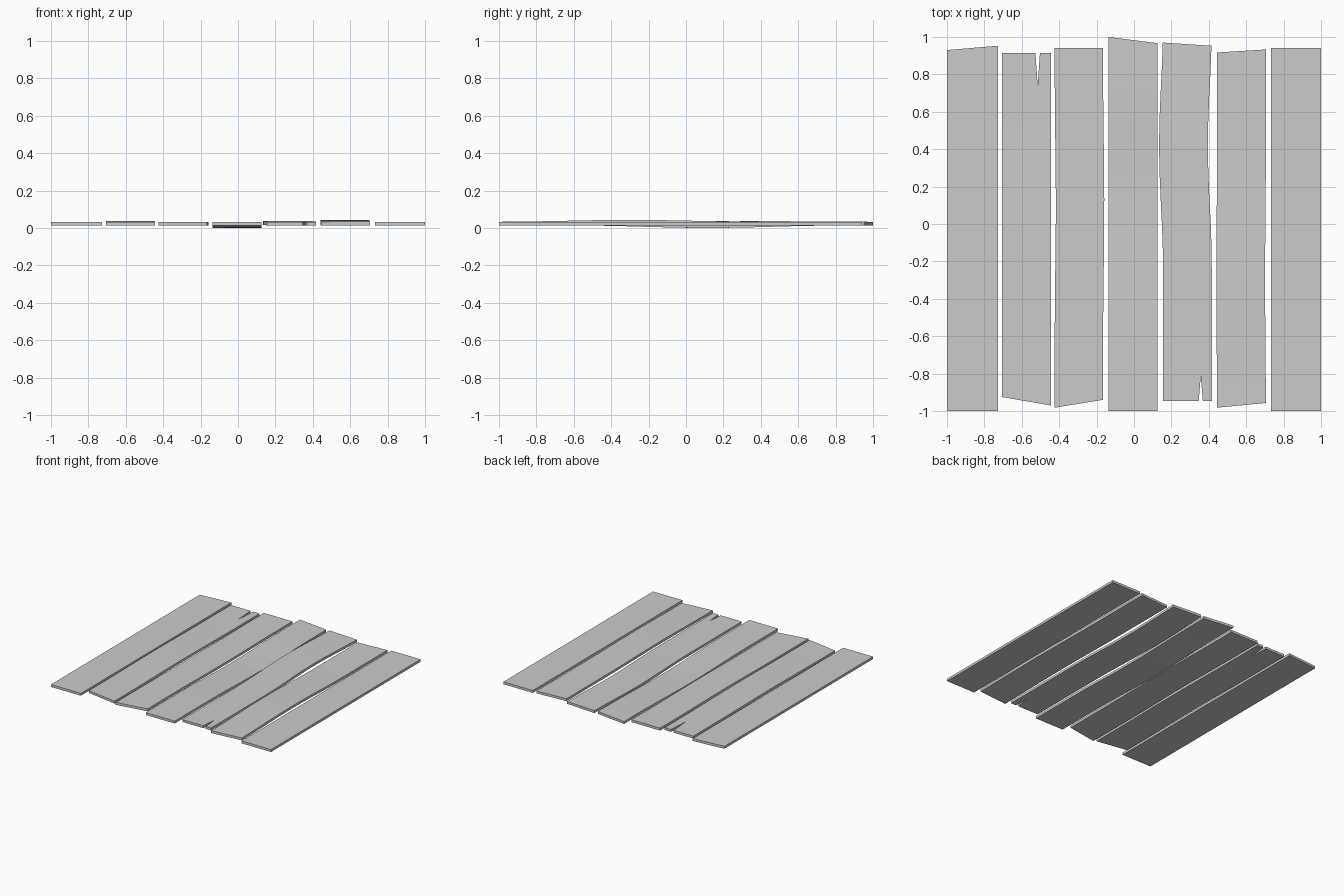
import bpy, bmesh, math

if "Cube" in bpy.data.objects:
    bpy.data.objects.remove(bpy.data.objects["Cube"])

THICK = 0.02
BASE = 0.013
ROWS = 14


def plank(name, x0, x1, front, back, dx=0, dz=0, centre=0, reach=0.7, notch=None):
    """front/back = y at the left and right corners; dx/dz = warp at y = centre;
    notch = (x, tip y, half width at the end)."""
    bm = bmesh.new()
    ts = [i / ROWS for i in range(ROWS + 1)]
    if notch:
        nx, tip, half = notch
        f = (nx - x0) / (x1 - x0)
        ya = front[0] + (front[1] - front[0]) * f
        yb = back[0] + (back[1] - back[0]) * f
        tip_t = (tip - ya) / (yb - ya)
        ts = sorted([t for t in ts if abs(t - tip_t) > 0.02] + [tip_t])
        end_t = 1 if tip > 0 else 0

    def point(x, t):
        f = (x - x0) / (x1 - x0)
        a = front[0] + (front[1] - front[0]) * f
        b = back[0] + (back[1] - back[0]) * f
        y = a + (b - a) * t
        d = min(1, abs(y - centre) / reach)
        w = 0.5 + 0.5 * math.cos(math.pi * d)
        return (x + dx * w, y, BASE + dz * w)

    # a notched plank is two strips welded together up to the notch tip
    def inner(t, side):
        k = max(0, (t - tip_t) / (end_t - tip_t))
        return nx + side * half * k

    if notch:
        strips = [[(x0, inner(t, -1)) for t in ts], [(inner(t, 1), x1) for t in ts]]
    else:
        strips = [[(x0, x1) for t in ts]]
    for strip in strips:
        rows = [[bm.verts.new(point(x, t)) for x in xs] for t, xs in zip(ts, strip)]
        for r, s in zip(rows, rows[1:]):
            bm.faces.new((r[0], r[1], s[1], s[0]))
    bmesh.ops.remove_doubles(bm, verts=bm.verts, dist=1e-5)

    # thickness
    ext = bmesh.ops.extrude_face_region(bm, geom=bm.faces[:], use_keep_orig=True)
    up = [v for v in ext["geom"] if isinstance(v, bmesh.types.BMVert)]
    bmesh.ops.translate(bm, verts=up, vec=(0, 0, THICK))
    bmesh.ops.recalc_face_normals(bm, faces=bm.faces)
    mesh = bpy.data.meshes.new(name)
    bm.to_mesh(mesh)
    bm.free()
    bpy.context.collection.objects.link(bpy.data.objects.new(name, mesh))


# seven weathered boards, left to right
plank("plank_1", -1.0, -0.728, (-1, -1), (0.93, 0.953))
plank("plank_2", -0.707, -0.445, (-0.925, -0.97), (0.915, 0.915),
      dz=0.005, centre=-0.1, notch=(-0.515, 0.74, 0.012))
plank("plank_3", -0.424, -0.165, (-0.982, -0.94), (0.942, 0.942),
      dx=0.006, centre=0.1)
plank("plank_4", -0.137, 0.125, (-1, -1), (1.0, 0.967), dz=-0.013, centre=0.12)
plank("plank_5", 0.155, 0.416, (-0.945, -0.945), (0.97, 0.953),
      dx=-0.021, dz=0.003, centre=0.42, reach=0.65, notch=(0.357, -0.815, 0.011))
plank("plank_6", 0.444, 0.705, (-0.982, -0.957), (0.917, 0.933),
      dx=-0.004, dz=0.01, centre=-0.3)
plank("plank_7", 0.733, 1.0, (-1, -1), (0.942, 0.942))
